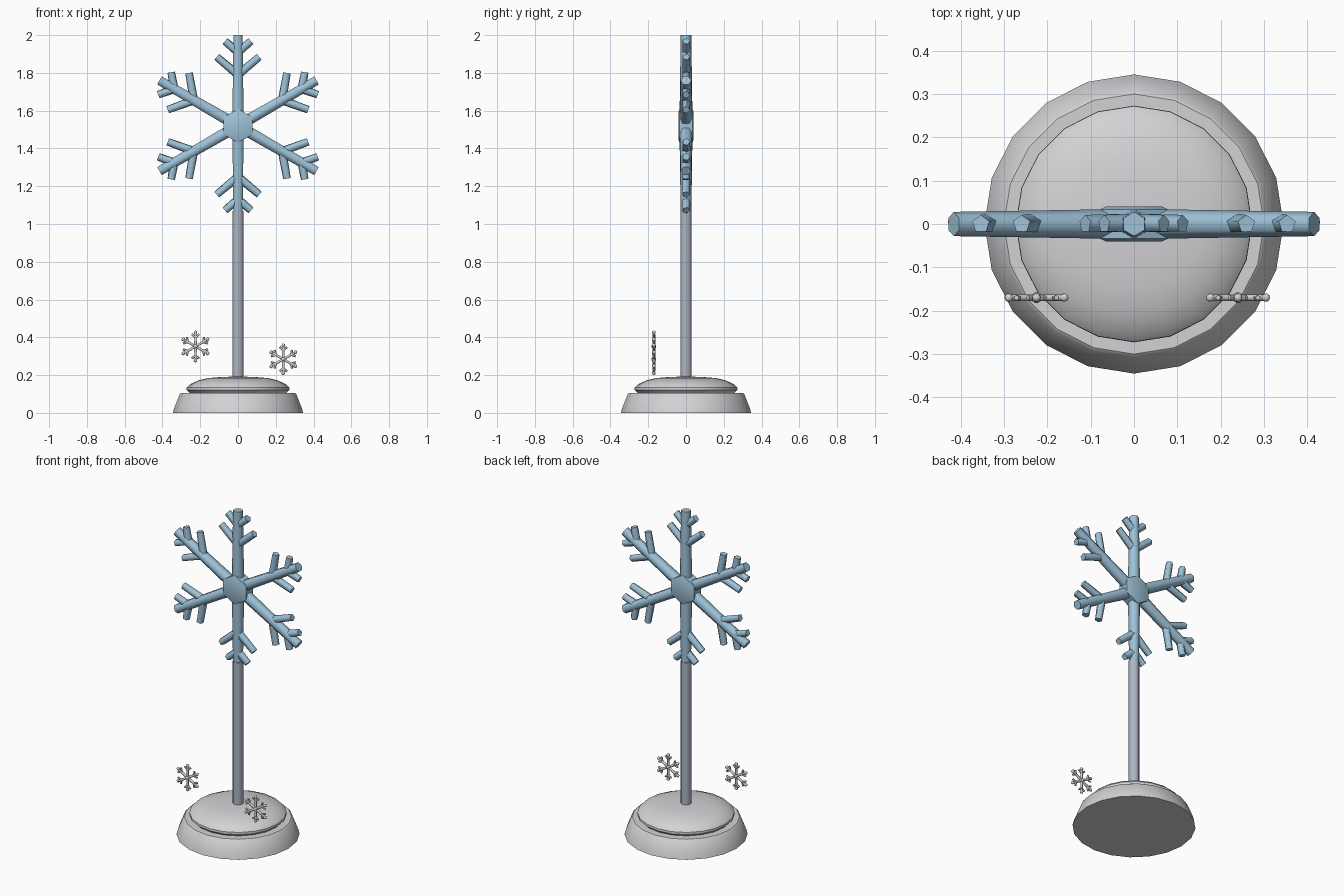
import bpy, bmesh, math
from mathutils import Vector

if "Cube" in bpy.data.objects:
    bpy.data.objects.remove(bpy.data.objects["Cube"])


def material(name, rgb):
    m = bpy.data.materials.new(name)
    m.diffuse_color = (*rgb, 1)
    m.use_nodes = True
    m.node_tree.nodes["Principled BSDF"].inputs["Base Color"].default_value = m.diffuse_color
    return m


WHITE = material("frost_white", (0.65, 0.65, 0.67))
STEEL = material("pole_grey_blue", (0.42, 0.46, 0.56))
ICE = material("ice_blue", (0.34, 0.54, 0.69))


def finish(bm, name, mat, angle=50):
    bmesh.ops.recalc_face_normals(bm, faces=bm.faces[:])
    me = bpy.data.meshes.new(name)
    bm.to_mesh(me)
    bm.free()
    me.materials.append(mat)
    ob = bpy.data.objects.new(name, me)
    bpy.context.collection.objects.link(ob)
    bpy.ops.object.select_all(action='DESELECT')
    ob.select_set(True)
    bpy.context.view_layer.objects.active = ob
    bpy.ops.object.shade_smooth_by_angle(angle=math.radians(angle))
    return ob


def loft(bm, rings):
    """Skin a list of vertex rings and cap both ends."""
    n = len(rings[0])
    for a, b in zip(rings, rings[1:]):
        for i in range(n):
            j = (i + 1) % n
            bm.faces.new((a[i], a[j], b[j], b[i]))
    bm.faces.new(rings[0][::-1])
    bm.faces.new(rings[-1])


def lathe(name, profile, sides, mat, angle=35):
    bm = bmesh.new()
    step = 2 * math.pi / sides
    loft(bm, [[bm.verts.new((r * math.cos(i * step), r * math.sin(i * step), z))
               for i in range(sides)] for r, z in profile])
    return finish(bm, name, mat, angle)


def rod(bm, p, q, r0, r1, sides):
    """Tapered rod lying in the xz plane, one corner facing +y."""
    u = Vector((0, 1, 0))
    v = (q - p).normalized().cross(u)
    rings = []
    for c, r in ((p, r0), (q, r1)):
        rings.append([bm.verts.new(c + r * (math.cos(a) * u + math.sin(a) * v))
                      for a in (2 * math.pi * i / sides for i in range(sides))])
    loft(bm, rings)


def direction(deg):
    a = math.radians(deg)
    return Vector((math.cos(a), 0, math.sin(a)))


def arms(bm, c, length, r0, r1, branches, br0, br1):
    """Six arms with mirrored pairs of side branches (start, length)."""
    for k in range(6):
        deg = 30 + 60 * k
        d = direction(deg)
        rod(bm, c, c + d * length, r0, r1, 6)
        for start, size in branches:
            p = c + d * start
            for s in (-50, 50):
                rod(bm, p, p + direction(deg + s) * size, br0, br1, 5)


# Two-tier base
lathe("base_lower", [(0.345, 0), (0.338, 0.025), (0.308, 0.1), (0.30, 0.106)], 20, WHITE)
lathe("base_upper", [(0.25, 0.10), (0.273, 0.122), (0.272, 0.135), (0.255, 0.152),
                     (0.21, 0.172), (0.16, 0.184), (0.09, 0.19), (0.03, 0.192)], 20, WHITE)

# Pole
lathe("pole", [(0.03, 0.17), (0.03, 1.07)], 12, STEEL, 40)

# Large snowflake
C = Vector((0, 0, 1.52))
bm = bmesh.new()
arms(bm, C, 0.48, 0.035, 0.028, [(0.27, 0.147), (0.39, 0.09)], 0.024, 0.021)
finish(bm, "snowflake_arms", ICE, 75)

# Hexagonal hub
bm = bmesh.new()
rings = []
for y, r in ((-0.04, 0.075), (-0.034, 0.09), (0.034, 0.09), (0.04, 0.075)):
    rings.append([bm.verts.new(C + direction(30 + 60 * k) * r + Vector((0, y, 0)))
                  for k in range(6)])
loft(bm, rings)
finish(bm, "snowflake_hub", ICE, 50)

# Small floating snowflakes
for name, x, z in (("small_snowflake_left", -0.225, 0.352),
                   ("small_snowflake_right", 0.24, 0.284)):
    c = Vector((x, -0.17, z))
    bm = bmesh.new()
    arms(bm, c, 0.078, 0.008, 0.007, [(0.048, 0.026)], 0.007, 0.006)
    knobs = [(c, 0.014)] + [(c + direction(30 + 60 * k) * 0.074, 0.011) for k in range(6)]
    for p, r in knobs:
        ball = bmesh.ops.create_icosphere(bm, subdivisions=1, radius=r)
        bmesh.ops.translate(bm, vec=p, verts=ball["verts"])
    finish(bm, name, WHITE, 60)
